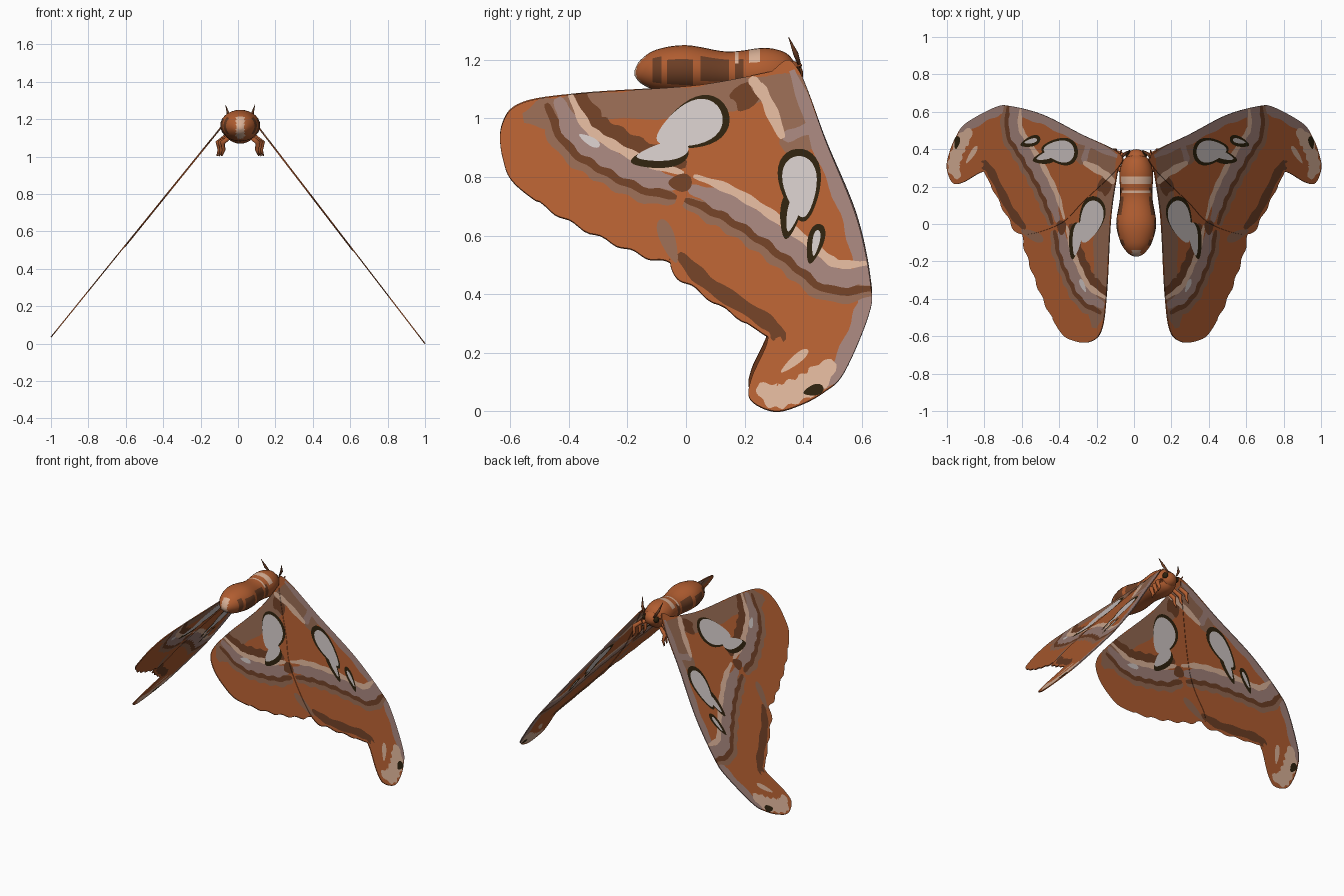
import bpy, bmesh, math
from mathutils import Vector
from mathutils.geometry import delaunay_2d_cdt

if "Cube" in bpy.data.objects:
    bpy.data.objects.remove(bpy.data.objects["Cube"])

COLOURS = {
    "rust": (0.44, 0.11, 0.030), "dark_brown": (0.15, 0.048, 0.018),
    "taupe": (0.287, 0.136, 0.08), "mauve": (0.35, 0.216, 0.188),
    "peach": (0.686, 0.434, 0.305), "pale_grey": (0.61, 0.55, 0.54),
    "black_brown": (0.026, 0.015, 0.004)}
NAMES = list(COLOURS)
MATS = []
for n, c in COLOURS.items():
    m = bpy.data.materials.new(n)
    m.diffuse_color = (*c, 1)
    m.use_nodes = True
    m.node_tree.nodes["Principled BSDF"].inputs["Base Color"].default_value = m.diffuse_color
    MATS.append(m)


def new_object(name, bm, smooth=True):
    me = bpy.data.meshes.new(name)
    bm.to_mesh(me)
    bm.free()
    for m in MATS:
        me.materials.append(m)
    for p in me.polygons:
        p.use_smooth = smooth
    ob = bpy.data.objects.new(name, me)
    bpy.context.collection.objects.link(ob)
    return ob


def curve(pts, closed=True, steps=8):
    """Smooth curve through points given in hundredths."""
    P = [Vector(p) / 100 for p in pts]
    n, out = len(P), []
    at = (lambda i: P[i % n]) if closed else (lambda i: P[max(0, min(n - 1, i))])
    for i in range(n if closed else n - 1):
        a, b, c, d = at(i - 1), at(i), at(i + 1), at(i + 2)
        for k in range(steps):
            t = k / steps
            out.append(0.5 * (2 * b + (c - a) * t + (2 * a - 5 * b + 4 * c - d) * t * t
                              + (3 * b - a - 3 * c + d) * t ** 3))
    return out if closed else out + [P[-1]]


# wing outlines and markings (y, z in hundredths)
HIND = [(37, 117.5), (5, 111.5), (-36, 108.5), (-56.5, 105), (-63, 97), (-62.4, 86), (-57.6, 77),
        (-40, 65), (-19, 55), (-6.3, 51), (0, 53), (6, 75), (34, 114)]
FORE = [(30, 116.5), (12, 93), (0, 77), (-5.5, 51), (4.6, 40.7), (25, 27.3), (27.7, 23.6),
        (22.3, 11), (22, 4), (30, 0), (38.6, 2), (47, 6.5), (54, 13.3), (62.4, 33), (63, 43.4),
        (58.3, 65.6), (48, 91.3), (38, 117)]
HIND_SPINE = [(-44, 107), (-37, 94), (-27, 87), (-15, 81), (-2, 77)]
FORE_SPINE = [(1, 76), (14, 71), (27, 63), (39, 54), (50, 46), (64, 46)]
ROOT_SPINE = [(22, 114), (27, 107), (33, 93)]
PATCHES = []


def band(colour, path, offset, width):
    """Tapered, slightly ragged band running beside a path."""
    c = curve(path, False)
    left, right = [], []
    for i, p in enumerate(c):
        d = (c[min(i + 1, len(c) - 1)] - c[max(i - 1, 0)]).normalized()
        t = i / (len(c) - 1)
        w = width / 200 * min(1, 0.35 + 4 * min(t, 1 - t)) * (1 + 0.15 * math.sin(i * 1.3))
        nrm = Vector((-d.y, d.x))
        left.append(p + nrm * (offset / 100 + w))
        right.append(p + nrm * (offset / 100 - w))
    PATCHES.append((colour, left + right[::-1]))


def egg(colour, y, z, length, width, angle, taper=0.35):
    """Egg-shaped spot, blunt towards the given angle."""
    a, pts = math.radians(angle), []
    for i in range(32):
        t = math.tau * i / 32
        u, v = length * math.cos(t), width * math.sin(t) * (1 + taper * math.cos(t))
        pts.append(Vector((y + u * math.cos(a) - v * math.sin(a),
                           z + u * math.sin(a) + v * math.cos(a))) / 100)
    PATCHES.append((colour, pts))


# bands that follow the edges
band("taupe", HIND[:4], 5, 10)
band("taupe", FORE[16:], 7, 15)
band("mauve", FORE[11:], 2, 6)
band("dark_brown", FORE[3:7], 4, 5)
band("peach", FORE[8:13], 5, 8)
egg("black_brown", 43.5, 7, 3.5, 1.8, 15)
egg("peach", 37, 17, 6, 1.5, 40)
egg("taupe", -6, 58, 8, 2.5, 110)
# cross bands, repeated on both wings
for spine, inner in ((HIND_SPINE, 7), (FORE_SPINE, 0)):
    band("taupe", spine, -5, 8)
    band("dark_brown", spine, -4.2, 4)
    if inner:
        band("dark_brown", spine, 7.5, inner)
    band("mauve", spine, 0, 7)
    band("peach", spine, 4.5, 3.2)
egg("pale_grey", -33, 92.5, 4, 1.4, -30)
egg("dark_brown", -2, 78, 4, 3, 0)
# root stripes
band("dark_brown", ROOT_SPINE[:2], -5.5, 8)
band("mauve", [ROOT_SPINE[-1], (46, 98)], 0, 4)
band("peach", ROOT_SPINE, 0, 4)
# clear windows with dark rims
egg("black_brown", 2.3, 97.7, 13, 8, 25)
egg("black_brown", -9, 87, 10, 4, 10)
egg("pale_grey", 1, 97.5, 12, 7, 25)
egg("pale_grey", -8, 88.5, 9, 3, 10)
egg("black_brown", 39, 77, 12.5, 7, 95)
egg("black_brown", 35.5, 67, 8.5, 3.4, 80)
egg("pale_grey", 39, 76.5, 10.5, 5.6, 95)
egg("pale_grey", 36.5, 67.5, 6.5, 2, 75)
egg("black_brown", 44, 57, 7, 2.7, 75)
egg("pale_grey", 44.3, 57.3, 4.5, 1.2, 80)


def inside(p, poly):
    hit, a = False, poly[-1]
    for b in poly:
        if (a.y > p.y) != (b.y > p.y) and p.x < (b.x - a.x) * (p.y - a.y) / (b.y - a.y) + a.x:
            hit = not hit
        a = b
    return hit


def wing_pair(name, pts, sink):
    outline = curve(pts, steps=12)
    for p in outline:                       # scalloped trailing edge
        if p.y < 0.53 - 0.6 * p.x and -0.5 < p.x < 0.2:
            p.y += 0.006 * math.sin(p.x * 60)
    verts, edges = [], []
    for lp in [outline] + [poly for _, poly in PATCHES]:
        s, n = len(verts), len(lp)
        verts += lp
        edges += [(s + i, s + (i + 1) % n) for i in range(n)]
    vs, _, fs, *_ = delaunay_2d_cdt(verts, edges, [], 0, 1e-5)
    painted = []
    for f in fs:
        c = sum((vs[i] for i in f), Vector((0, 0))) / len(f)
        if inside(c, outline):
            hits = [n for n, poly in PATCHES if inside(c, poly)]
            painted.append((f, NAMES.index(hits[-1] if hits else "rust")))
    # each side: root x, outward slope, drop per unit
    for side, x0, kx, kz in (("right", 0.105, 0.768, 1.0), ("left", -0.085, -0.785, 0.97)):
        nrm = Vector((math.copysign(kz, kx), 0, abs(kx))).normalized()
        bm, made = bmesh.new(), {}
        for f, col in painted:
            for i in f:
                if i not in made:
                    s = 1.165 - vs[i].y
                    made[i] = bm.verts.new(Vector((x0 + kx * s, vs[i].x, 1.165 - kz * s)) - nrm * sink)
            face = bm.faces.new([made[i] for i in (f if kx > 0 else f[::-1])])
            face.material_index = col
        mod = new_object(side + name, bm, False).modifiers.new("thickness", "SOLIDIFY")
        mod.thickness = 0.006
        mod.offset = 0


wing_pair("_forewing", FORE, 0.0)
wing_pair("_hindwing", HIND, 0.003)

# body: lofted elliptical rings (y, half width, centre z, half height in hundredths)
CX = 0.012
KEYS = [(-17.5, 1, 115.5, 1), (-15.5, 4.5, 116, 4), (-10, 8.3, 116.5, 7), (0, 10.7, 116.6, 8.4),
        (12, 8.9, 115.7, 7.3), (18, 8.6, 115.5, 7.5), (27, 9, 115.5, 8.6), (34, 7, 115.2, 7.2),
        (37.5, 3, 115, 3.5)]
half = curve([k[:2] for k in KEYS], False, 5)
tall = curve([k[2:] for k in KEYS], False, 5)


def loft(bm, rows):
    n = len(rows[0])
    for a, b in zip(rows, rows[1:]):
        for i in range(n):
            bm.faces.new((a[i], a[(i + 1) % n], b[(i + 1) % n], b[i]))
    bm.faces.new(rows[0][::-1])
    bm.faces.new(rows[-1])
    bmesh.ops.recalc_face_normals(bm, faces=bm.faces)


bm = bmesh.new()
loft(bm, [[bm.verts.new((CX + h.y * math.cos(a), h.x, t.x + t.y * math.sin(a)))
           for a in (math.tau * i / 28 for i in range(28))] for h, t in zip(half, tall)])
for f in bm.faces:
    c = f.calc_center_median()
    dx, dz = abs(c.x - CX), c.z - 1.165
    col = "rust"
    if (0.22 < c.y < 0.25 or 0.172 < c.y < 0.182) and dz > 0.02:
        col = "peach"                       # collar
    elif c.y < -0.1 and dx < 0.022 and dz < 0.05:
        col = "peach"                       # tail spot
    elif -0.12 < c.y < 0.2 and -0.045 < dz < 0.04 and dx > 0.045 and int((c.y + 0.2) / 0.0145) % 4:
        col = "dark_brown"                  # flank segments
    f.material_index = NAMES.index(col)
new_object("body", bm)


def ball(name, loc, scale, col):
    bm = bmesh.new()
    bmesh.ops.create_uvsphere(bm, u_segments=20, v_segments=12, radius=1)
    for v in bm.verts:
        v.co = Vector([v.co[i] * scale[i] + loc[i] for i in range(3)])
    for f in bm.faces:
        f.material_index = NAMES.index(col)
    new_object(name, bm)


def tube(name, pts, radii, col, n=8):
    """Limb made of rings along a polyline."""
    bm, rows = bmesh.new(), []
    P = [Vector(p) for p in pts]
    for i, p in enumerate(P):
        q = (P[min(i + 1, len(P) - 1)] - P[max(i - 1, 0)]).to_track_quat('Z', 'Y')
        rows.append([bm.verts.new(p + q @ Vector((math.cos(a), math.sin(a), 0)) * radii[i])
                     for a in (math.tau * k / n for k in range(n))])
    loft(bm, rows)
    for f in bm.faces:
        f.material_index = NAMES.index(col)
    new_object(name, bm)


ball("head", (CX, 0.35, 1.15), (0.056, 0.05, 0.05), "rust")
for s, side in ((1, "right"), (-1, "left")):
    ball(side + "_eye", (CX + s * 0.043, 0.373, 1.155), (0.017, 0.019, 0.021), "black_brown")
    tube(side + "_antenna", [(CX + s * x, y, z) for x, y, z in
                             ((.035, .39, 1.175), (.062, .375, 1.22), (.079, .35, 1.278))],
         (.005, .009, .001), "dark_brown")
    for j in range(3):                      # three folded legs
        y, o = 0.28 + j * 0.045, 0.012 * j
        tube(f"{side}_leg_{j + 1}", [(CX + s * (x + o), y + dy, z) for x, dy, z in
                                     ((.05, 0, 1.11), (.095, .015, 1.075), (.088, .025, 1.035),
                                      (.10, .03, 1.003))],
             (.012, .015, .010, .004), "rust")
